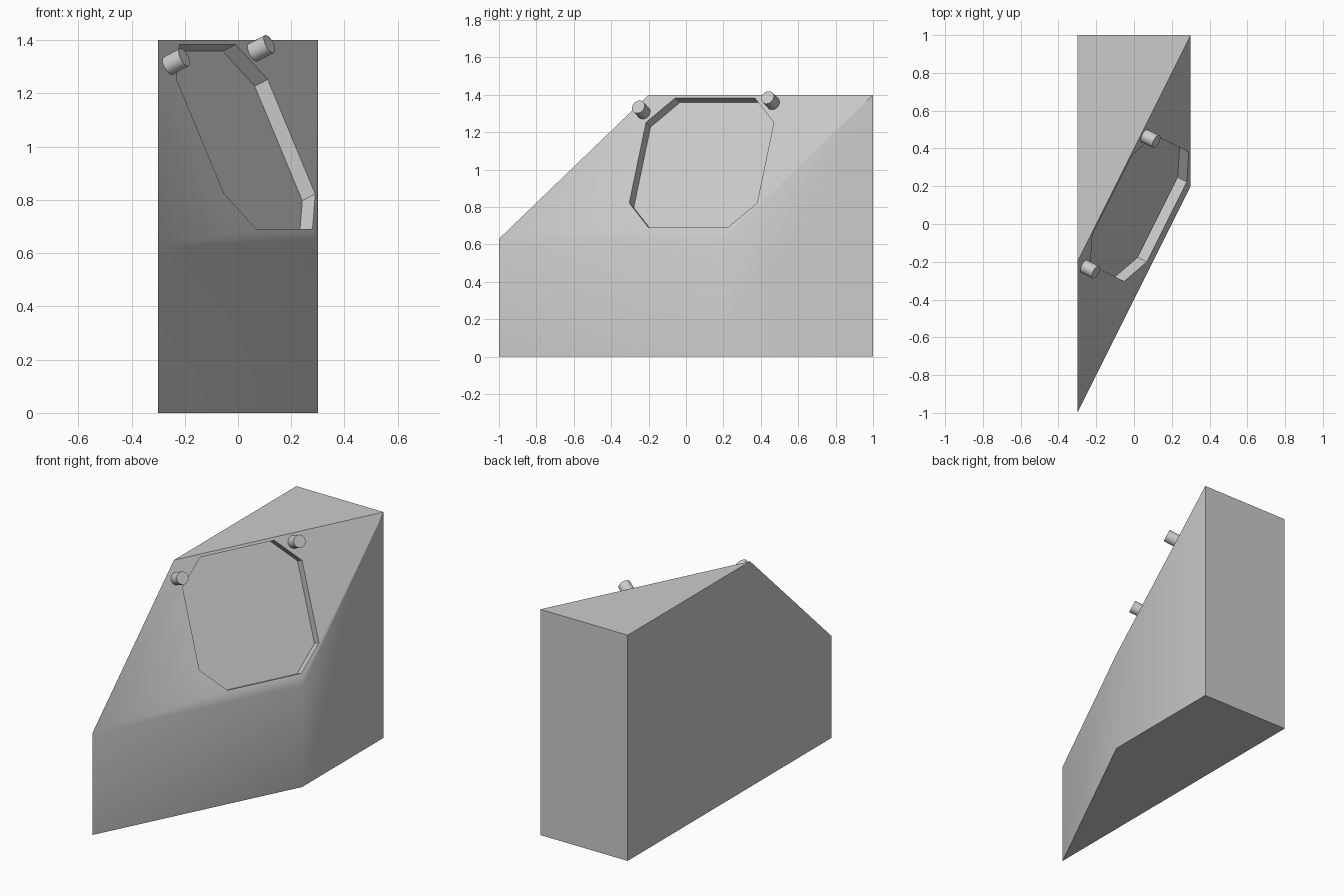
import bpy
import bmesh
import math
from mathutils import Matrix, Vector

cube = bpy.data.objects.get("Cube")
if cube:
    bpy.data.objects.remove(cube, do_unlink=True)

grey = bpy.data.materials.new("plain grey")
grey.use_nodes = True
grey.diffuse_color = (0.6, 0.6, 0.6, 1)
grey.node_tree.nodes["Principled BSDF"].inputs["Base Color"].default_value = (0.6, 0.6, 0.6, 1)


def make_object(name, bm):
    bmesh.ops.recalc_face_normals(bm, faces=bm.faces[:])
    mesh = bpy.data.meshes.new(name)
    bm.to_mesh(mesh)
    bm.free()
    mesh.materials.append(grey)
    obj = bpy.data.objects.new(name, mesh)
    bpy.context.collection.objects.link(obj)
    return obj


def select_only(obj):
    bpy.ops.object.select_all(action='DESELECT')
    obj.select_set(True)
    bpy.context.view_layer.objects.active = obj


def smooth(obj):
    select_only(obj)
    bpy.ops.object.shade_smooth_by_angle(angle=math.radians(30))


# Wedge block: four-sided footprint, its front leaning back to a triangular top
W, SHOULDER, TOP = 0.3, 0.63, 1.4
bm = bmesh.new()
foot = [(-W, -1), (W, 0.2), (W, 1), (-W, 1)]
base = [bm.verts.new((x, y, 0)) for x, y in foot]
low_l, low_r = [bm.verts.new((x, y, SHOULDER)) for x, y in foot[:2]]
top_l, top_r, top_b = [bm.verts.new((x, y, TOP)) for x, y in [(-W, -0.2), (W, 1), (-W, 1)]]
for face in [base, (base[0], base[1], low_r, low_l), (low_l, low_r, top_r, top_l),
             (top_l, top_r, top_b), (base[1], base[2], top_r, low_r),
             (base[2], base[3], top_b, top_r), (base[3], base[0], low_l, top_l, top_b)]:
    bm.faces.new(face)
block = make_object("wedge_block", bm)

# Frame on the leaning face: u along it, v up it, n out of it
u = Vector((0.6, 1.2, 0)).normalized()
n = u.cross(Vector((0, 0.8, TOP - SHOULDER))).normalized()
v = n.cross(u)
frame = Matrix((u, v, n)).transposed().to_4x4()
frame.translation = (0.03, 0.083, 1.0375)

# Shallow chamfered-square recess
A, B, DEPTH = 0.382, 0.237, 0.06
bm = bmesh.new()
outline = [(A, -B), (A, B), (B, A), (-B, A), (-A, B), (-A, -B), (-B, -A), (B, -A)]
floor = bm.faces.new([bm.verts.new((x, y, -DEPTH)) for x, y in outline])
walls = bmesh.ops.extrude_face_region(bm, geom=[floor])["geom"]
bmesh.ops.translate(bm, vec=(0, 0, DEPTH + 0.1),
                    verts=[g for g in walls if isinstance(g, bmesh.types.BMVert)])
bm.transform(frame)
cutter = make_object("recess_cutter", bm)
cutter.hide_render = True
cut = block.modifiers.new("recess", 'BOOLEAN')
cut.operation = 'DIFFERENCE'
cut.solver = 'EXACT'
cut.object = cutter
select_only(block)
bpy.ops.object.modifier_apply(modifier=cut.name)
bpy.data.objects.remove(cutter, do_unlink=True)
smooth(block)

# Two round pegs beside the upper chamfers
R, OUT, SUNK = 0.037, 0.075, 0.02
for name, x, y in [("right_peg", -0.406, 0.294), ("left_peg", 0.355, 0.349)]:
    bm = bmesh.new()
    bmesh.ops.create_cone(bm, cap_ends=True, segments=32, radius1=R, radius2=R,
                          depth=OUT + SUNK,
                          matrix=frame @ Matrix.Translation((x, y, (OUT - SUNK) / 2)))
    smooth(make_object(name, bm))
